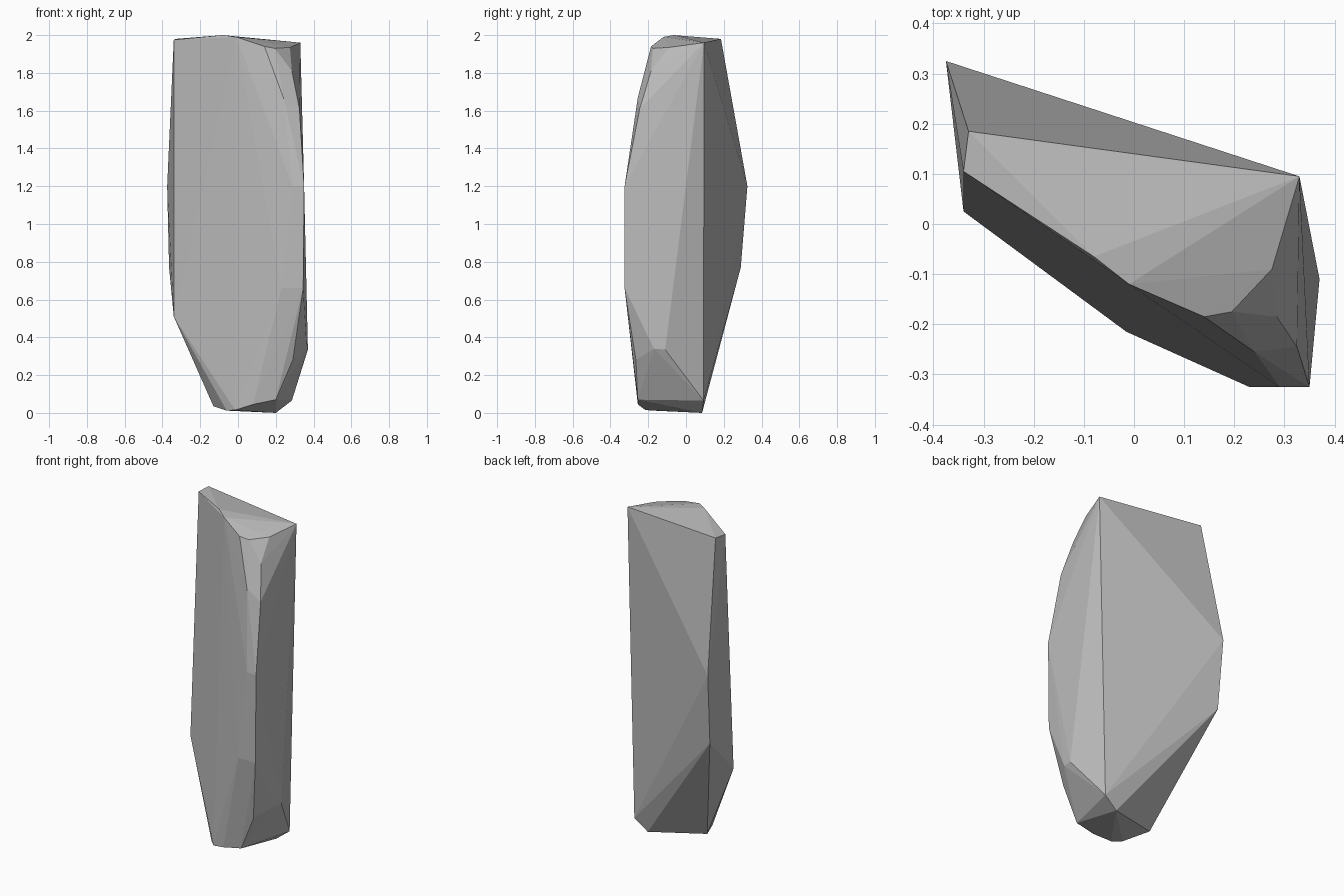
import bpy
import bmesh

# Remove the default cube only
default_cube = bpy.data.objects.get("Cube")
if default_cube:
    bpy.data.objects.remove(default_cube, do_unlink=True)


def flat_material(name, value):
    """Plain grey material visible in viewport and render."""
    material = bpy.data.materials.new(name)
    material.use_nodes = True
    colour = (value, value, value, 1.0)
    material.diffuse_color = colour
    shader = material.node_tree.nodes["Principled BSDF"]
    shader.inputs["Base Color"].default_value = colour
    return material


def faceted_stone(name, rings, material):
    """Wrap a tight faceted skin around the corner points of all rings."""
    bm = bmesh.new()
    for ring in rings:
        for corner in ring:
            bm.verts.new(corner)
    result = bmesh.ops.convex_hull(bm, input=bm.verts[:])
    # Drop any corner that ended up inside the skin
    unused = set(result["geom_interior"]) | set(result["geom_unused"])
    spare = [item for item in unused if isinstance(item, bmesh.types.BMVert)]
    bmesh.ops.delete(bm, geom=spare, context="VERTS")
    bmesh.ops.recalc_face_normals(bm, faces=bm.faces[:])
    for face in bm.faces:
        face.smooth = False
    mesh = bpy.data.meshes.new(name)
    bm.to_mesh(mesh)
    bm.free()
    mesh.materials.append(material)
    stone = bpy.data.objects.new(name, mesh)
    bpy.context.collection.objects.link(stone)
    return stone


# Top rim, running from the back left round the front to the back right
top_rim = [
    (-.33, .185, 1.98), (-.34, .105, 1.975), (-.08, -.065, 2),
    (-.01, -.12, 1.99), (.14, -.185, 1.94), (.195, -.175, 1.93),
    (.275, -.09, 1.935), (.33, .095, 1.96),
]
# Bevelled corner under the top rim
upper_corner = [(.285, -.185, 1.81), (.325, -.245, 1.61), (.24, -.255, 1.67)]

# Widest part of the body, front edge and back edge
waist = [
    (.29, -.325, 1.2), (.35, -.325, 1.2), (.345, -.325, .66),
    (.23, -.325, .66), (-.375, .325, 1.2), (-.365, .29, .77),
]
# Lower corners where the body starts to taper
taper = [
    (-.34, .025, .51), (.37, -.11, .335), (.364, -.17, .34),
    (.29, -.265, .28),
]
# Small base
base_rim = [
    (-.13, -.02, .035), (-.06, -.17, .012), (-.015, -.215, .015),
    (.08, -.255, .045), (.2, -.255, .07), (.285, .093, .065),
    (.2, .085, 0),
]

stone_grey = flat_material("stone grey", .5)
faceted_stone("stone", [top_rim, upper_corner, waist, taper, base_rim], stone_grey)
